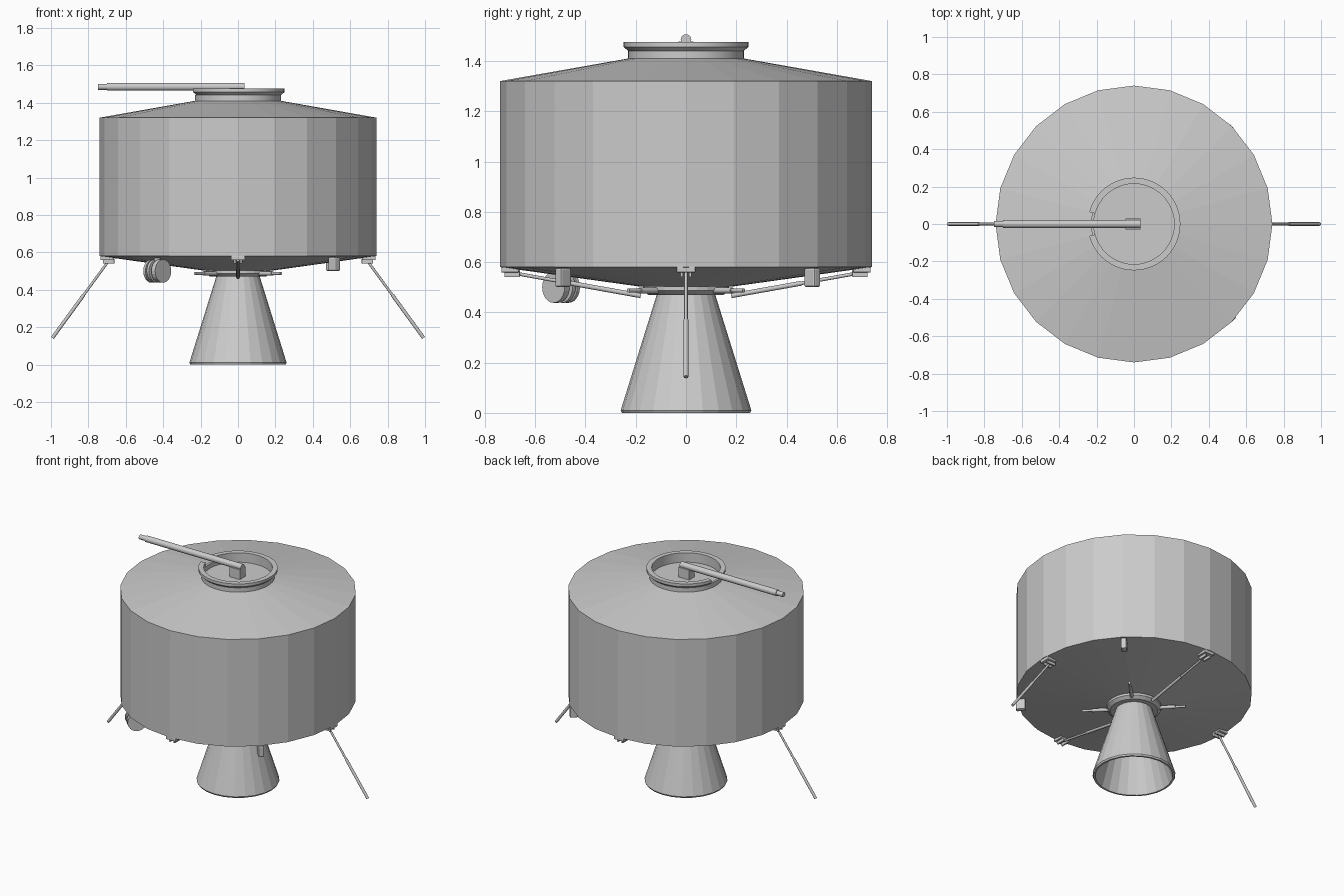
import bpy, bmesh, math
from mathutils import Vector, Matrix

if "Cube" in bpy.data.objects:
    bpy.data.objects.remove(bpy.data.objects["Cube"])

grey = bpy.data.materials.new("satin_grey")
grey.diffuse_color = (0.6, 0.6, 0.6, 1)
grey.use_nodes = True
grey.node_tree.nodes["Principled BSDF"].inputs["Base Color"].default_value = grey.diffuse_color


def finish(name, bm):
    bmesh.ops.recalc_face_normals(bm, faces=bm.faces)
    me = bpy.data.meshes.new(name)
    bm.to_mesh(me)
    bm.free()
    me.materials.append(grey)
    ob = bpy.data.objects.new(name, me)
    bpy.context.collection.objects.link(ob)
    return ob


def lathe(name, profile, sides=24, start=0.0, sweep=360.0, closed=False):
    """Spin an (r, z) profile about z; partial sweeps get end caps."""
    bm = bmesh.new()
    full = sweep >= 360
    rows = []
    for i in range(sides if full else sides + 1):
        a = math.radians(start + sweep * i / sides)
        rows.append([bm.verts.new((r * math.cos(a), r * math.sin(a), z)) for r, z in profile])
    n = len(profile)
    for i in range(sides):
        a, b = rows[i], rows[(i + 1) % len(rows)]
        for j in range(n if closed else n - 1):
            k = (j + 1) % n
            bm.faces.new((a[j], b[j], b[k], a[k]))
    if not full:
        bm.faces.new(rows[0])
        bm.faces.new(rows[-1])
    bmesh.ops.remove_doubles(bm, verts=bm.verts, dist=1e-5)
    return finish(name, bm)


def add_rod(bm, p, q, r, r2=None, sides=12):
    p, q = Vector(p), Vector(q)
    d = q - p
    m = Matrix.Translation((p + q) / 2) @ d.to_track_quat('Z', 'Y').to_matrix().to_4x4()
    bmesh.ops.create_cone(bm, cap_ends=True, segments=sides, radius1=r,
                          radius2=r if r2 is None else r2, depth=d.length, matrix=m)


def add_box(bm, c, s, bevel=0.0):
    v = bmesh.ops.create_cube(bm, size=1, matrix=Matrix.Translation(c) @ Matrix.Diagonal((*s, 1)))["verts"]
    if bevel:
        edges = list({e for w in v for e in w.link_edges})
        bmesh.ops.bevel(bm, geom=edges, offset=bevel, segments=2, affect='EDGES', profile=0.5)


def turn(bm, degrees):
    bmesh.ops.rotate(bm, verts=bm.verts, matrix=Matrix.Rotation(math.radians(degrees), 3, 'Z'))


# Faceted drum with shallow cone ends
lathe("drum_body", [(0, 0.502), (0.18, 0.502), (0.74, 0.58), (0.74, 1.32), (0.23, 1.41), (0, 1.41)])

# Top collar, with a flange notched for the boom
lathe("top_collar", [(0.23, 1.405), (0.23, 1.442), (0.215, 1.442), (0.215, 1.405)], 48, closed=True)
lathe("collar_flange", [(0.23, 1.44), (0.248, 1.456), (0.248, 1.475), (0.215, 1.475), (0.215, 1.44)],
      44, -165, 330, closed=True)

# Antenna boom lying over the top, with its mount
bm = bmesh.new()
add_box(bm, (-0.005, 0, 1.442), (0.08, 0.06, 0.072))
finish("boom_mount", bm)
bm = bmesh.new()
add_rod(bm, (0.035, 0, 1.485), (-0.70, 0, 1.485), 0.021, sides=16)
add_rod(bm, (-0.69, 0, 1.485), (-0.748, 0, 1.485), 0.016, sides=16)
finish("antenna_boom", bm)

# Motor nozzle, hollow from below
lathe("motor_nozzle", [(0, 0.46), (0.10, 0.46), (0.243, 0.0), (0.255, 0.0), (0.26, 0.01),
                       (0.115, 0.475), (0.115, 0.50), (0, 0.50)])
lathe("nozzle_neck_ring", [(0.10, 0.51), (0.172, 0.51), (0.172, 0.487), (0.15, 0.47), (0.10, 0.47)],
      closed=True)

# Release pegs on the neck ring
for i in range(4):
    bm = bmesh.new()
    add_rod(bm, (0.13, 0, 0.487), (0.26, 0, 0.487), 0.012)
    add_rod(bm, (0.25, 0, 0.487), (0.325, 0, 0.487), 0.008)
    turn(bm, 45 + 90 * i)
    finish(f"release_peg_{i + 1}", bm)

# Whip antennas: the x pair deployed, the y pair folded to the nozzle
for i in range(4):
    bm = bmesh.new()
    add_box(bm, (0.70, 0, 0.570), (0.07, 0.074, 0.022), 0.003)
    for s in (-1, 1):
        add_box(bm, (0.692, 0.017 * s, 0.554), (0.062, 0.012, 0.028), 0.003)
    turn(bm, 90 * i)
    finish(f"whip_bracket_{i + 1}", bm)
    a = Vector((0.69, 0, 0.557))
    b = Vector((0.992, 0, 0.143)) if i % 2 == 0 else Vector((0.18, 0, 0.466))
    mid = a.lerp(b, 0.45)
    bm = bmesh.new()
    add_rod(bm, a, mid, 0.007)
    add_rod(bm, mid, b, 0.0095)
    turn(bm, 90 * i)
    finish(f"whip_antenna_{i + 1}", bm)

# Small sensor blocks at the lower edge
for i, deg in enumerate((45, -43.5)):
    bm = bmesh.new()
    add_box(bm, (0.71, 0, 0.538), (0.06, 0.036, 0.076), 0.008)
    turn(bm, deg)
    finish(f"sensor_block_{i + 1}", bm)

# Damper: three discs on a hub, hung under the lower edge
c, t = Vector((-0.432, -0.497, 0.50)), Vector((0.72, -0.69, 0)).normalized()
bm = bmesh.new()
add_rod(bm, c - t * 0.04, c + t * 0.04, 0.045, sides=24)
for off, half in ((-0.036, 0.008), (-0.010, 0.009), (0.030, 0.014)):
    add_rod(bm, c + t * (off - half), c + t * (off + half), 0.062, sides=24)
add_rod(bm, c, c + Vector((0, 0, 0.07)), 0.018)
finish("damper_discs", bm)

# Smooth only the small round parts; the drum and nozzle stay faceted
for ob in bpy.data.objects:
    if any(k in ob.name for k in ("collar", "boom", "whip_antenna", "peg")) and "mount" not in ob.name:
        bpy.ops.object.select_all(action='DESELECT')
        ob.select_set(True)
        bpy.context.view_layer.objects.active = ob
        bpy.ops.object.shade_smooth_by_angle(angle=math.radians(35))
